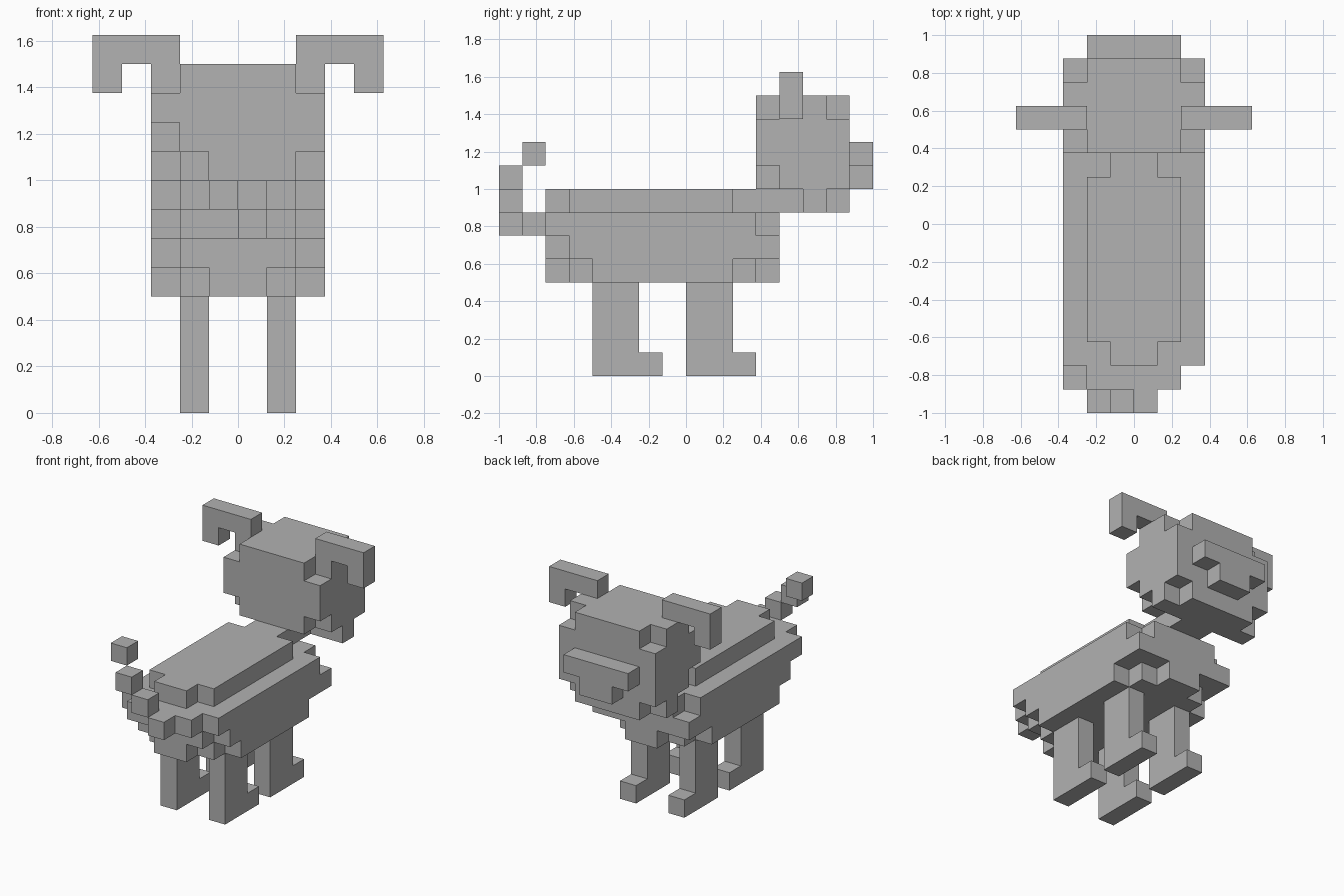
import bpy, bmesh
from mathutils import Vector

if "Cube" in bpy.data.objects:
    bpy.data.objects.remove(bpy.data.objects["Cube"])

U = 0.125  # size of one block

grey = bpy.data.materials.new("plain_grey")
grey.use_nodes = True
grey.diffuse_color = (0.445, 0.445, 0.445, 1)
grey.node_tree.nodes["Principled BSDF"].inputs["Base Color"].default_value = grey.diffuse_color

parts = {}


def block(name, xs, ys, zs):
    """Fill a box of cells in a named part."""
    cells = parts.setdefault(name, set())
    cells.update((x, y, z) for x in range(*xs) for y in range(*ys) for z in range(*zs))


def slab(name, half, y0, y1, z0, z1=None):
    """Centred box, given by its half width."""
    block(name, (-half, half), (y0, y1), (z0, z1 or z0 + 1))


# Body, in layers from the belly to the back
slab("body", 3, -4, 2, 4)
slab("body", 2, -5, 3, 4)
slab("body", 1, -6, 4, 4)
slab("body", 3, -5, 4, 5)
slab("body", 2, -6, 4, 5)
slab("body", 3, -6, 3, 6)
slab("body", 2, -7, 4, 6)
slab("body", 2, -5, 2, 7)
slab("body", 1, -6, 3, 7)

# Neck, head and snout
slab("neck", 1, 3, 5, 7)
slab("head", 3, 5, 6, 7)
slab("head", 2, 5, 7, 7)
slab("head", 3, 4, 7, 8)
slab("head", 2, 3, 7, 8)
slab("head", 3, 3, 7, 9, 11)
slab("head", 3, 4, 6, 11)
slab("head", 2, 3, 7, 11)
slab("snout", 1, 7, 8, 8)
slab("snout", 2, 7, 8, 9)

# Legs with feet, and hanging ears, on both sides
for side, mirror in (("left", False), ("right", True)):
    def span(a, b):
        return (-b, -a) if mirror else (a, b)

    for pair, y in (("rear", -4), ("front", 0)):
        leg = f"{pair}_leg_{side}"
        block(leg, span(1, 2), (y, y + 2), (0, 4))
        block(leg, span(1, 2), (y, y + 3), (0, 1))
    block(f"ear_{side}", span(2, 5), (4, 5), (12, 13))
    block(f"ear_{side}", span(4, 5), (4, 5), (11, 12))

# Tail, curling up to one side
for step in range(3):
    block("tail", (-step, 1 - step), (-8, -7), (6 + step, 7 + step))
block("tail", (-3, -2), (-7, -6), (9, 10))

# Turn the cells into outer shells
filled = set().union(*parts.values())
for name, cells in parts.items():
    bm = bmesh.new()
    for cell in sorted(cells):
        for axis in range(3):
            for sign in (-1, 1):
                n = Vector((0, 0, 0))
                n[axis] = sign
                if tuple(int(c + d) for c, d in zip(cell, n)) in filled:
                    continue
                a = Vector((0, 0, 0))
                a[(axis + 1) % 3] = 1
                b = n.cross(a)
                mid = Vector(cell) + Vector((0.5, 0.5, 0.5)) + n / 2
                corners = (-a - b, a - b, a + b, b - a)
                bm.faces.new([bm.verts.new((mid + c / 2) * U) for c in corners])
    bmesh.ops.remove_doubles(bm, verts=bm.verts[:], dist=0.001)
    bmesh.ops.dissolve_limit(bm, angle_limit=0.01, verts=bm.verts[:], edges=bm.edges[:])
    mesh = bpy.data.meshes.new(name)
    bm.to_mesh(mesh)
    bm.free()
    mesh.materials.append(grey)
    bpy.context.collection.objects.link(bpy.data.objects.new(name, mesh))
